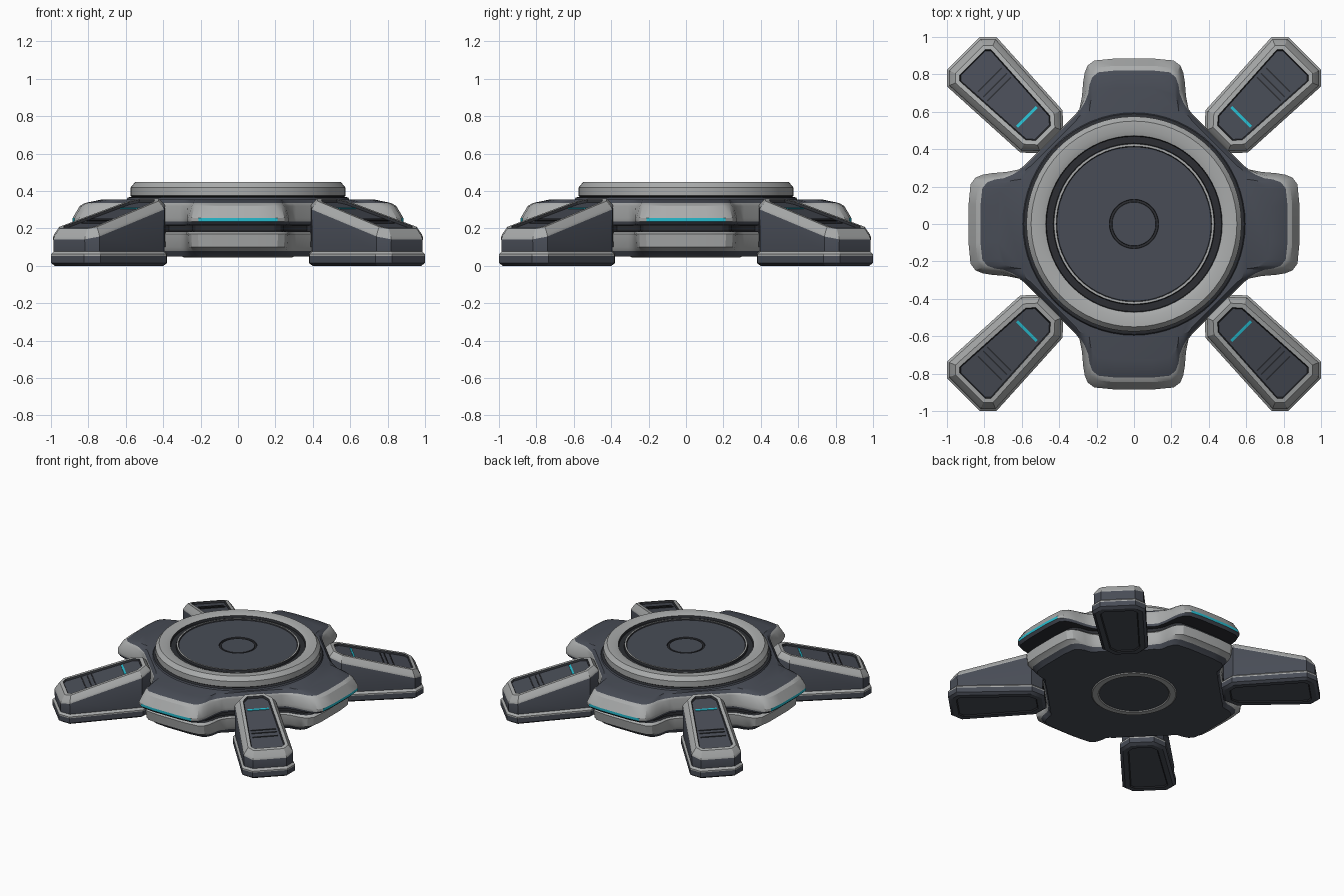
import bpy, bmesh, math
from mathutils import Vector, Matrix

cube = bpy.data.objects.get("Cube")
if cube:
    bpy.data.objects.remove(cube)


def material(name, rgb):
    m = bpy.data.materials.new(name)
    m.use_nodes = True
    m.diffuse_color = (*rgb, 1)
    m.node_tree.nodes["Principled BSDF"].inputs["Base Color"].default_value = (*rgb, 1)
    return m


SLATE, GREY, BLACK, CYAN = range(4)
MATS = [material("slate", (0.065, 0.073, 0.093)),
        material("light grey", (0.40, 0.41, 0.41)),
        material("near black", (0.025, 0.027, 0.032)),
        material("cyan light", (0.02, 0.50, 0.62))]


def loft(name, rings, bands, cap_low=SLATE, cap_high=SLATE, turn=0, rule=None):
    """Skin stacked rings; bands gives one colour per gap between rings."""
    bm = bmesh.new()
    loops = [[bm.verts.new(p) for p in ring] for ring in rings]
    n = len(loops[0])
    for low, high, colour in zip(loops, loops[1:], bands):
        for i in range(n):
            j = (i + 1) % n
            f = bm.faces.new((low[i], low[j], high[j], high[i]))
            f.material_index = colour
            if rule and colour == CYAN:
                f.material_index = rule(f.calc_center_median())
    for loop, colour in ((loops[0], cap_low), (loops[-1], cap_high)):
        bm.faces.new(loop).material_index = colour
    bmesh.ops.recalc_face_normals(bm, faces=bm.faces)
    bm.transform(Matrix.Rotation(turn, 4, 'Z'))
    mesh = bpy.data.meshes.new(name)
    bm.to_mesh(mesh)
    bm.free()
    for m in MATS:
        mesh.materials.append(m)
    ob = bpy.data.objects.new(name, mesh)
    bpy.context.collection.objects.link(ob)
    bpy.ops.object.select_all(action='DESELECT')
    ob.select_set(True)
    bpy.context.view_layer.objects.active = ob
    bpy.ops.object.shade_smooth_by_angle(angle=math.radians(28))
    return ob


def circle(r, z, n=64):
    return [Vector((r * math.cos(a), r * math.sin(a), z))
            for a in (2 * math.pi * i / n for i in range(n))]


def cross(z, tip, w, diag):
    """Four-lobed outline: lobe reach, lobe half width, distance to the diagonal flats."""
    foot_y = diag * math.sqrt(2) - 0.31
    half = [(0.4 * w, tip - 0.004), (0.78 * w, tip - 0.014), (0.91 * w, tip - 0.04),
            (0.97 * w, tip - 0.08), (w, tip - 0.13),
            (0.5 * w + 0.142, 0.5 * (tip - 0.13 + foot_y) + 0.01),
            (0.292, foot_y + 0.025), (0.31, foot_y)]
    lobe = [(-x, y) for x, y in reversed(half)] + half
    return [Matrix.Rotation(-k * math.pi / 2, 3, 'Z') @ Vector((x, y, z))
            for k in range(4) for x, y in lobe]


# Body: lower shell, groove, light strip and upper shell
sections = [(0.05, 0.73, 0.25, 0.60), (0.08, 0.76, 0.265, 0.615), (0.10, 0.80, 0.27, 0.625),
            (0.17, 0.81, 0.275, 0.63), (0.182, 0.79, 0.265, 0.62), (0.185, 0.76, 0.25, 0.60),
            (0.215, 0.76, 0.25, 0.60), (0.218, 0.87, 0.268, 0.63), (0.236, 0.888, 0.272, 0.636),
            (0.256, 0.888, 0.272, 0.636), (0.32, 0.85, 0.255, 0.634), (0.335, 0.825, 0.245, 0.63),
            (0.355, 0.73, 0.24, 0.61)]
bands = [SLATE, GREY, GREY, GREY, BLACK, BLACK, BLACK, SLATE, CYAN, GREY, GREY, SLATE]


def strip_rule(c):
    on_tip = max(abs(c.x), abs(c.y)) > 0.87 and min(abs(c.x), abs(c.y)) < 0.2
    return CYAN if on_tip else GREY


loft("body", [cross(*s) for s in sections], bands, rule=strip_rule)

# Round platform on top, with inner disc and centre recess
platform = [(0.60, 0.345), (0.59, 0.365), (0.568, 0.37), (0.575, 0.375), (0.575, 0.418),
            (0.55, 0.448), (0.50, 0.448), (0.472, 0.438), (0.468, 0.42), (0.432, 0.42),
            (0.428, 0.438), (0.416, 0.438), (0.412, 0.43), (0.132, 0.43), (0.13, 0.42),
            (0.118, 0.42), (0.116, 0.427)]
loft("platform", [circle(*p) for p in platform],
     [SLATE, BLACK, BLACK, GREY, GREY, GREY, GREY, BLACK, BLACK, BLACK,
      GREY, BLACK, SLATE, BLACK, BLACK, BLACK])

# Ring under the body
loft("underside_ring", [circle(0.24, 0.052), circle(0.25, 0.044), circle(0.29, 0.044),
                        circle(0.30, 0.052)], [GREY] * 3)


# Feet: sloped octagonal blocks set on the diagonals
def slope(u):
    return 0.362 - 0.28 * (u - 0.66)


def foot_ring(inset, z, sloped=False):
    i, c = inset, 0.414 * inset
    side = [(0.62 + i, 0.085 - c), (0.70 + c, 0.16 - i), (1.227 - c, 0.187 - i),
            (1.29 - i, 0.124 - c)]
    outline = side + [(u, -v) for u, v in reversed(side)]
    return [Vector((u, v, slope(u) + z if sloped else z)) for u, v in outline]


def plate(name, u, half_u, half_v, colour, turn):
    corners = [(u - half_u, -half_v), (u + half_u, -half_v),
               (u + half_u, half_v), (u - half_u, half_v)]
    rings = [[Vector((a, b, slope(a) + dz)) for a, b in corners] for dz in (-0.017, -0.010)]
    loft(name, rings, [colour], colour, colour, turn)


foot_bands = [BLACK, SLATE, SLATE, SLATE, GREY, GREY, SLATE, GREY, GREY, GREY, BLACK]
for k, corner in enumerate(("back_left", "back_right", "front_right", "front_left")):
    turn = math.pi / 4 + k * math.pi / 2
    rings = [foot_ring(0.062, 0.008), foot_ring(0.055, 0), foot_ring(0.02, 0),
             foot_ring(0, 0.015), foot_ring(0, 0.052), foot_ring(0, 0.062),
             foot_ring(0.014, 0.076), foot_ring(0.012, -0.048, True),
             foot_ring(0.018, -0.035, True), foot_ring(0.045, 0, True),
             foot_ring(0.068, 0, True), foot_ring(0.074, -0.014, True)]
    loft("foot_" + corner, rings, foot_bands, turn=turn)
    plate("foot_light_" + corner, 0.81, 0.007, 0.075, CYAN, turn)
    for n, (u, v) in enumerate(((1.02, 0.09), (1.05, 0.09), (1.09, 0.09))):
        plate(f"foot_groove_{n}_{corner}", u, 0.004, v, BLACK, turn)

    # Twin arms joining the foot to the body
    for side in (-1, 1):
        arm = [[Vector((u, side * 0.055 + v, z)) for u, v in
                ((0.55, -0.022), (0.68, -0.022), (0.68, 0.022), (0.55, 0.022))]
               for z in (0.10, 0.27)]
        loft(f"arm_{'left' if side > 0 else 'right'}_{corner}", arm, [BLACK], BLACK, BLACK, turn)
